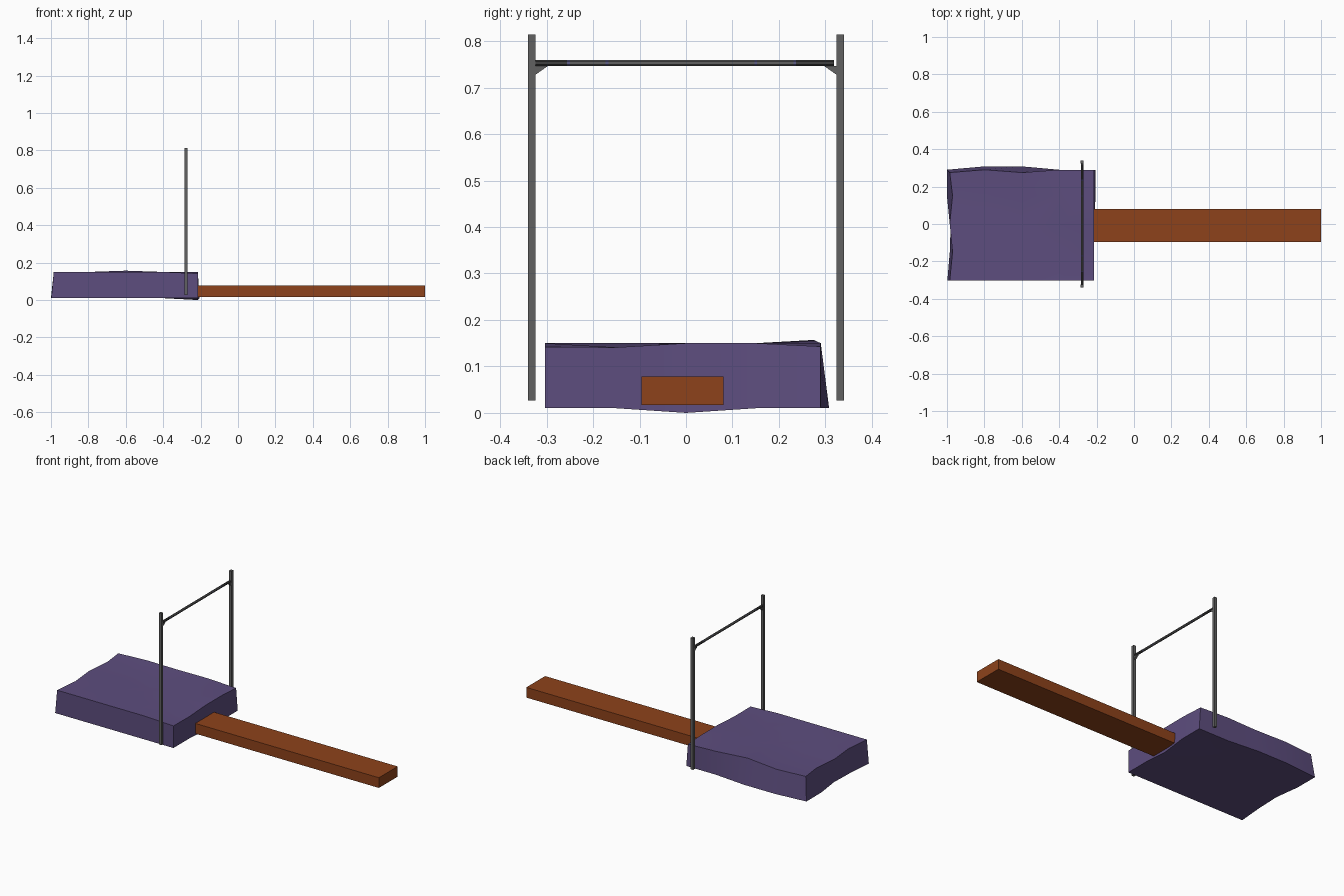
import bpy, bmesh, math
from mathutils import Vector

if "Cube" in bpy.data.objects:
    bpy.data.objects.remove(bpy.data.objects["Cube"])


def material(name, rgb):
    m = bpy.data.materials.new(name)
    m.diffuse_color = (*rgb, 1)
    m.use_nodes = True
    m.node_tree.nodes["Principled BSDF"].inputs["Base Color"].default_value = m.diffuse_color
    return m


PURPLE = material("mat_purple", (0.11, 0.075, 0.21))
ORANGE = material("track_orange", (0.27, 0.055, 0.011))
STEEL = material("dark_steel", (0.12, 0.12, 0.12))
DARK = material("bar_end_dark", (0.05, 0.05, 0.05))
BLUE = material("bar_band_blue", (0.11, 0.11, 0.25))


def finish(name, bm, mat):
    bmesh.ops.recalc_face_normals(bm, faces=bm.faces)
    me = bpy.data.meshes.new(name)
    bm.to_mesh(me)
    bm.free()
    me.materials.append(mat)
    ob = bpy.data.objects.new(name, me)
    bpy.context.collection.objects.link(ob)
    return ob


def box(name, lo, hi, mat):
    bm = bmesh.new()
    bmesh.ops.create_cube(bm, size=1)
    lo, hi = Vector(lo), Vector(hi)
    for v in bm.verts:
        v.co = (lo + hi) / 2 + v.co * (hi - lo)
    return finish(name, bm, mat)


# Landing mat: a 4 x 4 slab with slightly uneven corners
XS = (-0.985, -0.8, -0.6, -0.4, -0.215)
YS = (-0.303, -0.15, 0.0, 0.15, 0.29)
TOP_Z = (  # rows run front to back, columns left to right
    (0.150, 0.150, 0.150, 0.150, 0.142),
    (0.150, 0.150, 0.150, 0.141, 0.141),
    (0.150, 0.150, 0.140, 0.150, 0.150),
    (0.150, 0.140, 0.150, 0.150, 0.150),
    (0.150, 0.150, 0.157, 0.150, 0.143),
)
TOP_LEFT_X = (-0.985, -0.970, -0.985, -0.970, -0.985)
TOP_BACK_Y = (0.275, 0.290, 0.275, 0.290, 0.289)
LOW_LEFT_X = (-0.998, -0.985, -0.980, -1.0, -1.0)
LOW_BACK_Y = (0.290, 0.308, 0.308, 0.290, 0.290)
LOW_RIGHT_X = (-0.215, -0.215, -0.215, -0.205, -0.205)

bm = bmesh.new()
top, low = {}, {}
for j in range(5):
    for i in range(5):
        tx = TOP_LEFT_X[j] if i == 0 else XS[i]
        ty = TOP_BACK_Y[i] if j == 4 else YS[j]
        top[i, j] = bm.verts.new((tx, ty, TOP_Z[j][i]))
        lx = LOW_LEFT_X[j] if i == 0 else LOW_RIGHT_X[j] if i == 4 else XS[i]
        ly = LOW_BACK_Y[i] if j == 4 else YS[j]
        lz = 0.0 if (i, j) == (4, 2) else 0.01
        low[i, j] = bm.verts.new((lx, ly, lz))
for j in range(4):
    for i in range(4):
        cell = [(i, j), (i + 1, j), (i + 1, j + 1), (i, j + 1)]
        bm.faces.new([top[c] for c in cell])
        bm.faces.new([low[c] for c in reversed(cell)])
rim = ([(i, 0) for i in range(4)] + [(4, j) for j in range(4)]
       + [(i, 4) for i in range(4, 0, -1)] + [(0, j) for j in range(4, 0, -1)])
for a, b in zip(rim, rim[1:] + rim[:1]):
    bm.faces.new([low[a], low[b], top[b], top[a]])
landing_mat = finish("landing_mat", bm, PURPLE)
bpy.context.view_layer.objects.active = landing_mat
landing_mat.select_set(True)
bpy.ops.object.shade_smooth_by_angle(angle=math.radians(30))
landing_mat.select_set(False)

# Run-up track
box("runway", (-0.215, -0.096, 0.017), (1.0, 0.081, 0.078), ORANGE)

# Two uprights, each with a small triangular bar support
PX = -0.277
for side, label in ((-1, "front"), (1, "back")):
    y0, y1 = sorted((side * 0.324, side * 0.340))
    box(label + "_post", (PX - 0.008, y0, 0.027), (PX + 0.008, y1, 0.814), STEEL)

    bm = bmesh.new()
    profile = ((0.325, 0.746), (0.298, 0.746), (0.325, 0.727))
    ends = [[bm.verts.new((PX + dx, side * y, z)) for y, z in profile]
            for dx in (-0.006, 0.006)]
    bm.faces.new(ends[0])
    bm.faces.new(ends[1])
    for k in range(3):
        n = (k + 1) % 3
        bm.faces.new((ends[0][k], ends[0][n], ends[1][n], ends[1][k]))
    finish(label + "_bar_support", bm, STEEL)

# Crossbar: one eight-sided tube with coloured rings along it
STOPS = (-0.325, -0.256, -0.250, -0.173, -0.167, 0.147, 0.153, 0.231, 0.237, 0.318)
BANDS = (2, 1, 0, 1, 0, 1, 0, 1, 2)
bm = bmesh.new()
rings = []
for y in STOPS:
    angles = [math.tau * (k + 0.5) / 8 for k in range(8)]
    rings.append([bm.verts.new((PX + 0.0075 * math.cos(a), y, 0.753 + 0.0075 * math.sin(a)))
                  for a in angles])
for r, slot in enumerate(BANDS):
    for k in range(8):
        n = (k + 1) % 8
        f = bm.faces.new((rings[r][k], rings[r][n], rings[r + 1][n], rings[r + 1][k]))
        f.material_index = slot
for ring, slot in ((rings[0], 2), (rings[-1], 2)):
    bm.faces.new(ring).material_index = slot
crossbar = finish("crossbar", bm, STEEL)
crossbar.data.materials.append(BLUE)
crossbar.data.materials.append(DARK)
